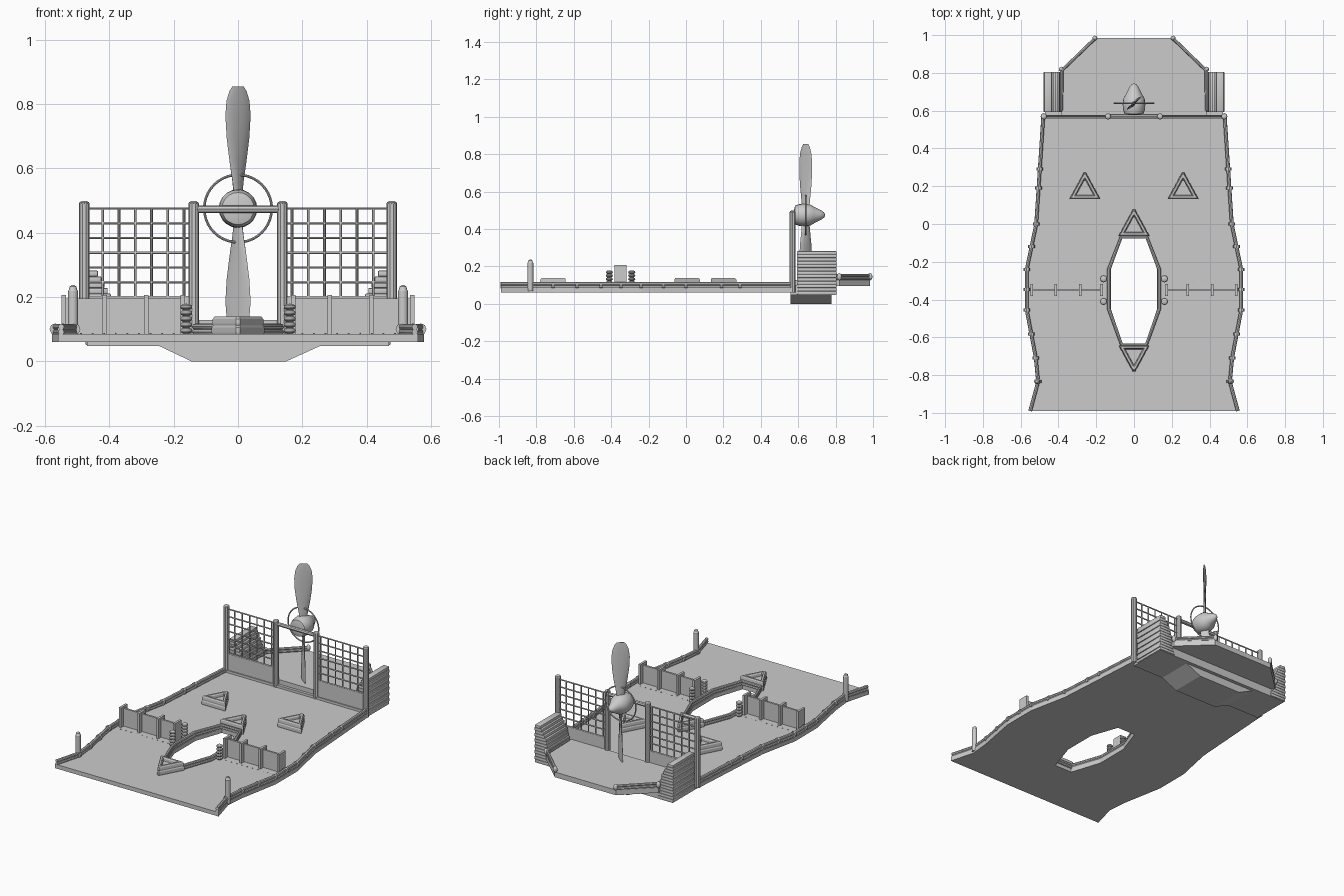
import bpy, bmesh
from math import sin, cos, pi, radians
from mathutils import Matrix

if "Cube" in bpy.data.objects:
    bpy.data.objects.remove(bpy.data.objects["Cube"])


def finish(bm, name, smooth=True):
    bmesh.ops.recalc_face_normals(bm, faces=bm.faces[:])
    me = bpy.data.meshes.new(name)
    bm.to_mesh(me)
    bm.free()
    ob = bpy.data.objects.new(name, me)
    bpy.context.collection.objects.link(ob)
    if smooth:
        bpy.ops.object.select_all(action='DESELECT')
        ob.select_set(True)
        bpy.context.view_layer.objects.active = ob
        bpy.ops.object.shade_smooth_by_angle(angle=radians(35))
    return ob


def plate(name, loops, z0, z1):
    """Flat slab from an outer outline and optional hole outlines."""
    bm = bmesh.new()
    edges = []
    for pts in loops:
        vs = [bm.verts.new((x, y, z0)) for x, y in pts]
        edges += [bm.edges.new((vs[i - 1], vs[i])) for i in range(len(vs))]
    bmesh.ops.triangle_fill(bm, edges=edges, use_beauty=True)
    ext = bmesh.ops.extrude_face_region(bm, geom=bm.faces[:])
    for v in [g for g in ext['geom'] if isinstance(g, bmesh.types.BMVert)]:
        v.co.z = z1
    return finish(bm, name, False)


def tubes(name, paths, r, closed=False, res=2):
    """Round bars swept along poly paths, all in one object."""
    cu = bpy.data.curves.new(name, 'CURVE')
    cu.dimensions = '3D'
    cu.bevel_depth, cu.bevel_resolution, cu.use_fill_caps = r, res, True
    for p in paths:
        s = cu.splines.new('POLY')
        s.points.add(len(p) - 1)
        for q, c in zip(s.points, p):
            q.co = (*c, 1)
        s.use_cyclic_u = closed
    ob = bpy.data.objects.new(name, cu)
    bpy.context.collection.objects.link(ob)
    bpy.ops.object.select_all(action='DESELECT')
    ob.select_set(True)
    bpy.context.view_layer.objects.active = ob
    bpy.ops.object.convert(target='MESH')
    bpy.ops.object.shade_smooth_by_angle(angle=radians(35))
    return ob


def boxes(name, items, bevel=0.0):
    """Boxes given as (x0, x1, y0, y1, z0, z1)."""
    bm = bmesh.new()
    for x0, x1, y0, y1, z0, z1 in items:
        m = Matrix.Translation(((x0 + x1) / 2, (y0 + y1) / 2, (z0 + z1) / 2))
        bmesh.ops.create_cube(bm, size=1, matrix=m @ Matrix.Diagonal((x1 - x0, y1 - y0, z1 - z0, 1)))
    if bevel:
        bmesh.ops.bevel(bm, geom=bm.edges[:], offset=bevel, segments=2, profile=0.5, affect='EDGES')
    return finish(bm, name, bool(bevel))


def balls(name, items, seg=12):
    """Squashed spheres given as (x, y, z, radius, half_height)."""
    bm = bmesh.new()
    for x, y, z, r, h in items:
        bmesh.ops.create_uvsphere(bm, u_segments=seg, v_segments=seg // 2, radius=1,
                                  matrix=Matrix.Translation((x, y, z)) @ Matrix.Diagonal((r, r, h, 1)))
    return finish(bm, name)


def loft(name, rings, smooth=True):
    bm = bmesh.new()
    vs = [[bm.verts.new(c) for c in ring] for ring in rings]
    n = len(vs[0])
    for a, b in zip(vs, vs[1:]):
        for i in range(n):
            bm.faces.new((a[i - 1], a[i], b[i], b[i - 1]))
    bm.faces.new(vs[0])
    bm.faces.new(vs[-1])
    return finish(bm, name, smooth)


def mirror(pts):
    return pts + [(-p[0],) + tuple(p[1:]) for p in reversed(pts)]


def mirror_boxes(items):
    return items + [(-b[1], -b[0]) + b[2:] for b in items]


TOP = 0.085
edge = [(.56, -.99), (.518, -.835), (.53, -.71), (.578, -.455), (.578, -.24), (.528, 0), (.49, .58)]
hole = [(.06, -.64), (.122, -.45), (.122, -.24), (.062, -.07)]

# Main deck with elongated opening
plate("main_deck", [mirror(edge), mirror(hole)], .06, TOP)

# Stern deck, hull under it and sloped keel
plate("stern_deck", [mirror([(.385, .575), (.385, .82), (.21, .985)])], .096, .128)
boxes("stern_hull", [(-.47, .47, .558, .80, .047, .1)])
loft("keel", [[(x, y, z) for x, z in ((-.25, .05), (-.145, 0), (.15, 0), (.26, .05))] for y in (.558, .778)], False)

# Edge rails: stacked bars with wider collars at the bends
rail_paths, collars = [], []
for s in (1, -1):
    for z in (.091, .107):
        rail_paths.append([(s * (x - .010), y, z) for x, y in edge])
    mids = [((a[0] + b[0]) / 2, (a[1] + b[1]) / 2) for a, b in zip(edge[2:], edge[3:])] + [(.515, .19)]
    for x, y in edge[1:-1] + mids:
        collars.append([(s * (x - .010), y - .008, .1), (s * (x - .010), y + .008, .1)])
tubes("edge_rails", rail_paths, .0095)
tubes("rail_collars", collars, .018)

# Rails around the opening
for i, z in enumerate((.092, .108)):
    tubes("opening_rail_%d" % i, [[(x * 1.09, y, z) for x, y in mirror(hole)]], .0095, True)

# Stern corner rails with ball ends
tubes("stern_rails", [[(s * .385, .60, z), (s * .38, .815, z), (s * .207, .982, z)]
                      for s in (1, -1) for z in (.135, .151)], .0085)
balls("stern_rail_ends", [(s * x, y, .145, .013, .02) for s in (1, -1)
                          for x, y in ((.207, .984), (.385, .82))])

# Slatted side housings leaning inwards at the base
slats = []
for i in range(13):
    z = .05 + i * .0178
    inner = .365 + .03 * i / 8 if i < 8 else .395 + (i - 8) * .010
    slats.append((inner, .478 if i % 2 else .474, .593, .805, z, z + .0182))
boxes("side_housing_slats", mirror_boxes(slats), .004)

# Mid-deck partitions with cross posts and rivets
part = [(.165, .545, -.356, -.344, TOP - .005, .195)]
part += [(x - .007, x + .007, -.382, -.318, TOP - .005, .207) for x in (.172, .285, .415, .542)]
boxes("partitions", mirror_boxes(part))
balls("partition_rivets", [(s * (.2 + i * .036), y, TOP, .004, .004) for s in (1, -1)
                           for i in range(10) for y in (-.40, -.30)], 6)

# Stacked-bead balusters beside the opening
balls("bead_balusters", [(s * .161, y, .095 + i * .0185, .019, .0105) for s in (1, -1)
                         for y in (-.29, -.41) for i in range(5)])

# Front corner posts with pointed caps
for side, s in (("right", 1), ("left", -1)):
    loft("front_post_" + side, [[(s * .513 + r * cos(a * pi / 6), -.832 + r * sin(a * pi / 6), z)
                                for a in range(12)]
                               for r, z in ((.016, .07), (.016, .218), (.013, .222), (.011, .232), (.004, .237))])

# Tall fence: posts, solid lower panels, lattice, crossbar
posts = [(s * x, .57) for s in (1, -1) for x in (.478, .138)]
tubes("fence_posts", [[(x, y, .06), (x, y, .49)] for x, y in posts], .0165, res=3)
balls("fence_post_caps", [(x, y, .49, .0165, .009) for x, y in posts])
boxes("fence_panels", mirror_boxes([(.138, .478, .564, .576, .07, .2)]))
bars = []
for s in (1, -1):
    bars += [[(s * (.168 + i * .0505), .57, .19), (s * (.168 + i * .0505), .57, .475)] for i in range(6)]
    bars += [[(s * .138, .57, .2 + i * .0458), (s * .478, .57, .2 + i * .0458)] for i in range(7)]
tubes("fence_lattice", bars, .004, res=1)
tubes("fence_crossbar", [[(-.138, .57, .473), (.138, .57, .473)]], .0115)

# Triangular pads: bulging layers, recessed centre
layers = ((.96, .08), (1, .09), (1, .105), (.95, .111), (.98, .118), (.96, .132), (.88, .139),
          (.68, .139), (.58, .132), (.56, .118))
for name, px, py, d in (("pad_right", .26, .18, 1), ("pad_left", -.26, .18, 1),
                        ("pad_centre", 0, -.015, 1), ("pad_front", 0, -.69, -1)):
    tri = ((-.082, -.048), (.082, -.048), (.006, .092), (-.006, .092))
    loft(name, [[(px + k * x, py + d * k * y, z) for x, y in tri] for k, z in layers], False)

# Propeller hub, lathed along y
C = .475
prof = ((.03, .578), (.05, .583), (.058, .605), (.06, .635), (.056, .665), (.044, .685),
        (.036, .70), (.026, .722), (.014, .738), (.004, .744))
loft("propeller_hub", [[(r * cos(a * pi / 10), y, C + r * sin(a * pi / 10)) for a in range(20)]
                       for r, y in prof])

# Twisted blades: (distance, half chord, half thickness, pitch in degrees)
sections = ((.03, .022, .009, 60), (.08, .028, .008, 55), (.15, .040, .007, 48), (.22, .049, .006, 44),
            (.29, .052, .005, 41), (.335, .046, .004, 39), (.365, .034, .003, 38), (.38, .022, .002, 38))
for name, s in (("upper_blade", 1), ("lower_blade", -1)):
    rings = []
    for d, w, t, ang in sections:
        ca, sa = cos(radians(ang)), sin(radians(ang))
        ring = []
        for k in range(10):
            u, v = w * cos(k * pi / 5), t * sin(k * pi / 5)
            ring.append((s * (u * ca - v * sa), .64 + u * sa + v * ca, C + s * d))
        rings.append(ring)
    loft(name, rings)

# Guard ring around the hub
tubes("guard_ring", [[(.105 * cos(a * pi / 20), .64, C + .105 * sin(a * pi / 20)) for a in range(40)]], .004, True)
